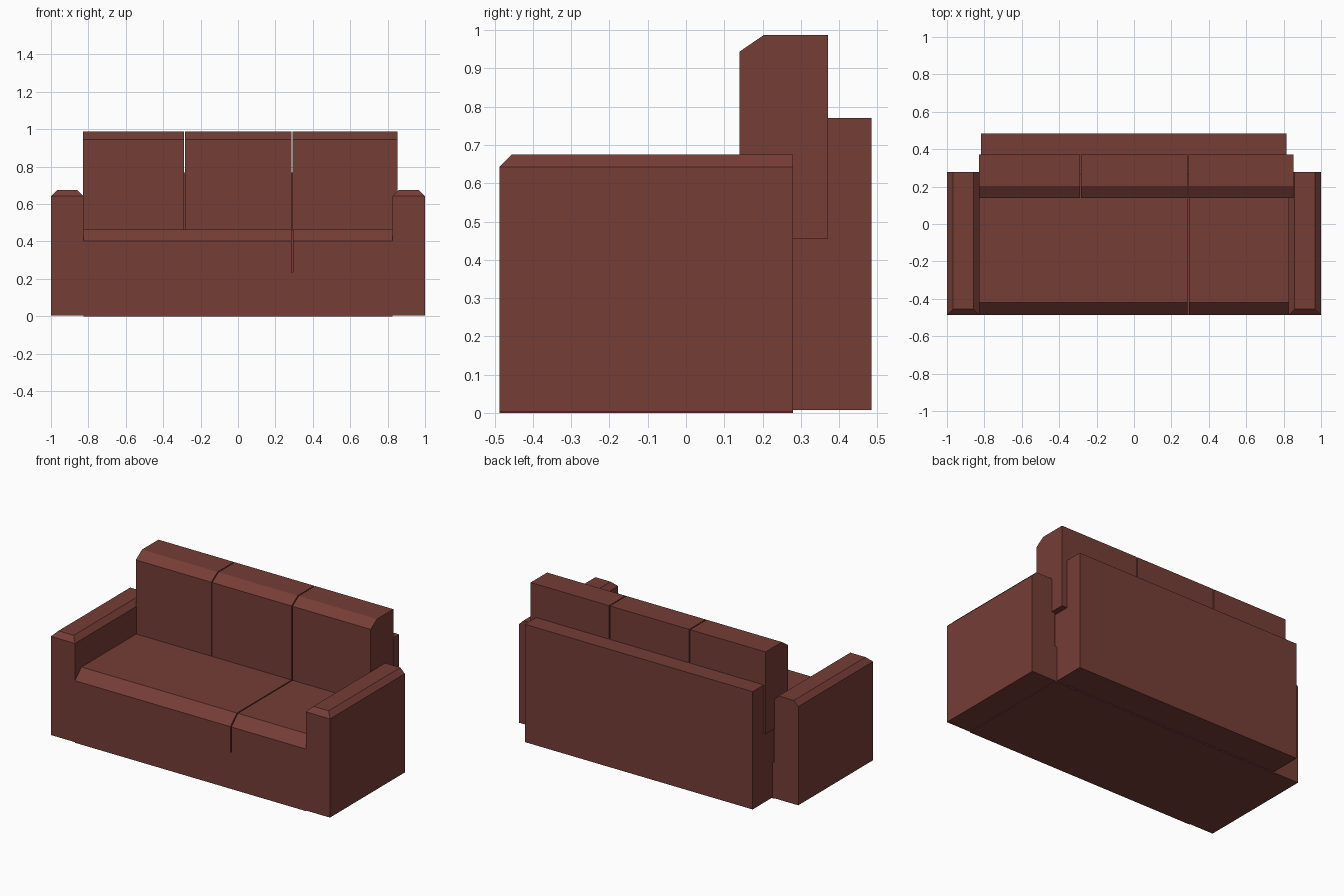
import bpy, bmesh

if "Cube" in bpy.data.objects:
    bpy.data.objects.remove(bpy.data.objects["Cube"])

# Single upholstery colour
fabric = bpy.data.materials.new("reddish brown fabric")
fabric.diffuse_color = (0.18, 0.047, 0.037, 1)
fabric.use_nodes = True
fabric.node_tree.nodes["Principled BSDF"].inputs["Base Color"].default_value = fabric.diffuse_color


def finish(name, bm):
    bmesh.ops.recalc_face_normals(bm, faces=bm.faces)
    mesh = bpy.data.meshes.new(name)
    bm.to_mesh(mesh)
    bm.free()
    mesh.materials.append(fabric)
    obj = bpy.data.objects.new(name, mesh)
    bpy.context.collection.objects.link(obj)
    return obj


def extrude_profile(name, profile, x0, x1):
    """Extrude a (y, z) profile along x."""
    bm = bmesh.new()
    face = bm.faces.new([bm.verts.new((x0, y, z)) for y, z in profile])
    new = bmesh.ops.extrude_face_region(bm, geom=[face])["geom"]
    verts = [v for v in new if isinstance(v, bmesh.types.BMVert)]
    bmesh.ops.translate(bm, verts=verts, vec=(x1 - x0, 0, 0))
    return finish(name, bm)


def box_profile(y0, y1, z0, z1):
    return [(y0, z0), (y1, z0), (y1, z1), (y0, z1)]


def arm(name, x0, x1):
    """Box whose top is chamfered on the front and both sides, not the back."""
    y0, y1, c = -0.487, 0.279, 0.032
    bm = bmesh.new()
    rings = []
    for z, i in ((0.004, 0), (0.643, 0), (0.675, c)):
        corners = ((x0 + i, y0 + i), (x1 - i, y0 + i), (x1 - i, y1), (x0 + i, y1))
        rings.append([bm.verts.new((x, y, z)) for x, y in corners])
    for a, b in zip(rings, rings[1:]):
        for k in range(4):
            n = (k + 1) % 4
            bm.faces.new((a[k], a[n], b[n], b[k]))
    bm.faces.new(rings[0])
    bm.faces.new(rings[-1])
    return finish(name, bm)


# Arms
arm("left_arm", -1.0, -0.827)
arm("right_arm", 0.827, 1.0)

# Base under the seat
extrude_profile("base", box_profile(-0.487, 0.279, 0.0, 0.235), -0.827, 0.827)

# Seat cushions with a chamfered front edge and a thin gap between them
seat = [(-0.487, 0.235), (0.262, 0.235), (0.262, 0.465), (-0.42, 0.465), (-0.487, 0.402)]
for name, x0, x1 in (("wide_seat", -0.827, 0.286), ("narrow_seat", 0.293, 0.827)):
    extrude_profile(name, seat, x0, x1)

# Back panel
extrude_profile("back_panel", box_profile(0.262, 0.485, 0.007, 0.77), -0.817, 0.815)

# Three back cushions with a chamfered top front edge
cushion = [(0.14, 0.455), (0.371, 0.455), (0.371, 0.987), (0.203, 0.987), (0.14, 0.944)]
spans = ((-0.83, -0.289), (-0.283, 0.286), (0.292, 0.853))
for i, (x0, x1) in enumerate(spans):
    extrude_profile(f"back_cushion_{i + 1}", cushion, x0, x1)
